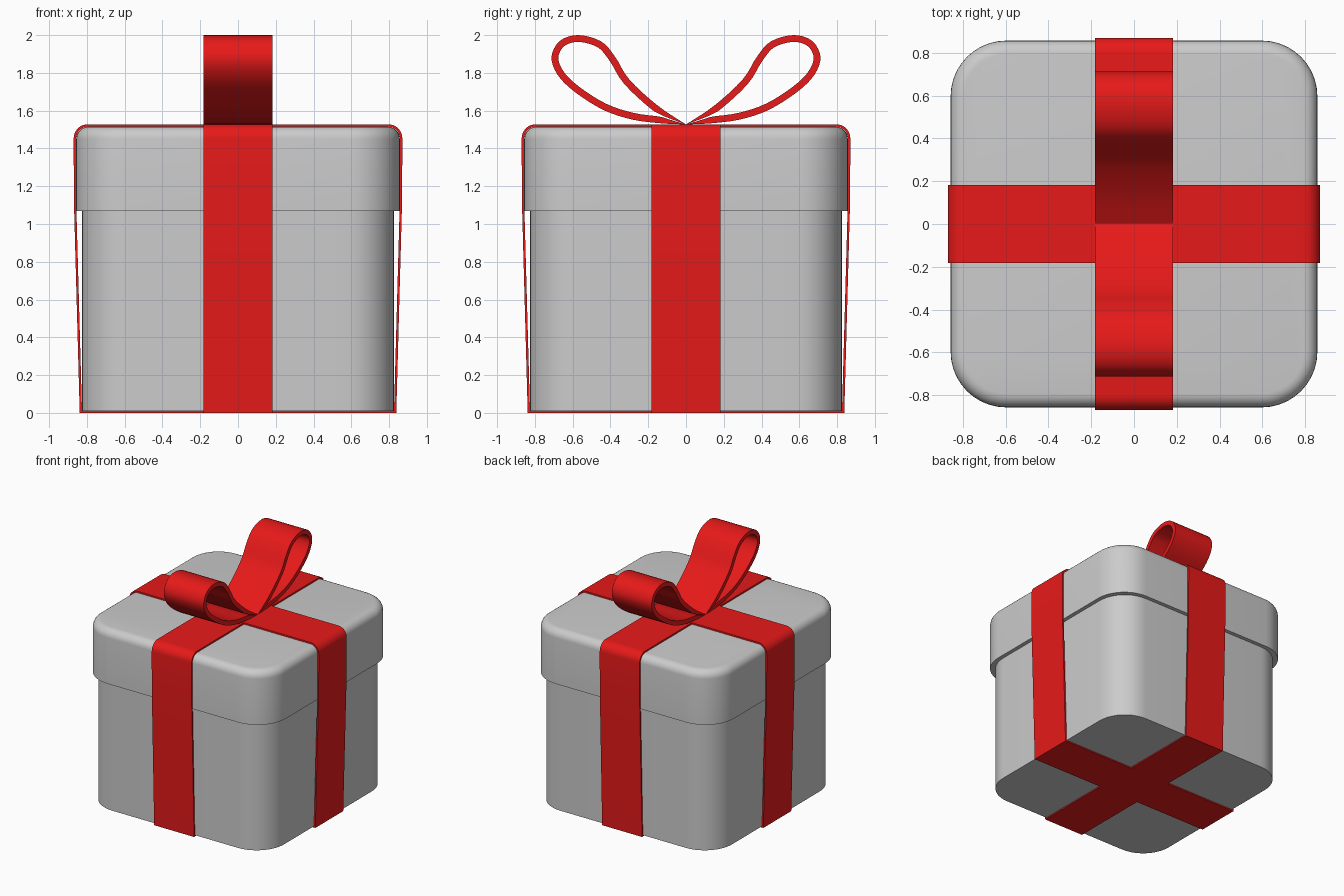
import bpy, bmesh, math
from mathutils import Vector

if "Cube" in bpy.data.objects:
    bpy.data.objects.remove(bpy.data.objects["Cube"])

HALF_W = 0.183  # half ribbon width
red = bpy.data.materials.new("ribbon_red")
red.diffuse_color = (0.8, 0.01, 0.01, 1)
red.use_nodes = True
red.node_tree.nodes["Principled BSDF"].inputs["Base Color"].default_value = red.diffuse_color


def finish(name, bm, mat=None):
    bmesh.ops.remove_doubles(bm, verts=bm.verts, dist=1e-5)
    bmesh.ops.recalc_face_normals(bm, faces=bm.faces)
    me = bpy.data.meshes.new(name)
    bm.to_mesh(me)
    bm.free()
    ob = bpy.data.objects.new(name, me)
    bpy.context.collection.objects.link(ob)
    if mat:
        me.materials.append(mat)
    bpy.ops.object.select_all(action='DESELECT')
    ob.select_set(True)
    bpy.context.view_layer.objects.active = ob
    bpy.ops.object.shade_smooth_by_angle(angle=math.radians(35))
    return ob


def rounded_box(name, half, radius, levels, seg=10):
    """Stack of rounded squares; levels are (inset, z)."""
    bm = bmesh.new()
    rings = []
    for inset, z in levels:
        ring = []
        for q in range(4):
            for i in range(seg + 1):
                a = math.pi / 2 * (q + i / seg)
                sx = 1 if q in (0, 3) else -1
                sy = 1 if q in (0, 1) else -1
                c, r = half - radius, radius - inset
                ring.append(bm.verts.new((sx * c + r * math.cos(a),
                                          sy * c + r * math.sin(a), z)))
        rings.append(ring)
    n = len(rings[0])
    for a, b in zip(rings, rings[1:]):
        for i in range(n):
            j = (i + 1) % n
            bm.faces.new((a[i], a[j], b[j], b[i]))
    bm.faces.new(rings[0])
    bm.faces.new(rings[-1])
    return finish(name, bm)


def band(name, outer, inner, closed, along_x=False):
    """Flat strip between two profiles in a vertical plane, given width."""
    bm = bmesh.new()
    stations = []
    for o, p in zip(outer, inner):
        pts = [(-HALF_W, o), (HALF_W, o), (HALF_W, p), (-HALF_W, p)]
        stations.append([bm.verts.new((q[0], w, q[1]) if along_x else (w, q[0], q[1]))
                         for w, q in pts])
    n = len(stations)
    for k in range(n if closed else n - 1):
        a, b = stations[k], stations[(k + 1) % n]
        for i in range(4):
            j = (i + 1) % 4
            bm.faces.new((a[i], a[j], b[j], b[i]))
    return finish(name, bm, red)


def arc(c, r, n=8):
    return [(c[0] + r * math.cos(math.pi / 2 * i / n),
             c[1] + r * math.sin(math.pi / 2 * i / n)) for i in range(n + 1)]


def mirrored(half):
    return half + [(-x, z) for x, z in reversed(half)]


# Box body and overhanging lid with rounded top edge
rounded_box("box_body", 0.825, 0.25, [(0, 0.01), (0, 1.10)])
R = 0.065
rounded_box("box_lid", 0.857, 0.26, [(0, 1.07)] +
            [(R * (1 - math.cos(t)), 1.515 - R + R * math.sin(t))
             for t in [math.pi / 2 * i / 6 for i in range(7)]])

# Two ribbons wrapped around the box
outer = mirrored([(0.838, 0), (0.869, 1.13)] + arc((0.795, 1.453), 0.075))
inner = mirrored([(0.826, 0.014), (0.857, 1.13)] + arc((0.795, 1.453), 0.062))
band("ribbon_front_back", outer, inner, True)
band("ribbon_left_right", outer, inner, True, along_x=True)

# Bow loops: smooth outline, thickened inward and thinning at the knot
keys = [Vector(p) for p in [
    (0, 1.527), (0.15, 1.627), (0.30, 1.765), (0.375, 1.885), (0.45, 1.967),
    (0.57, 2.0), (0.667, 1.97), (0.712, 1.885), (0.68, 1.79), (0.59, 1.70),
    (0.44, 1.605), (0.285, 1.553), (0.13, 1.533), (0, 1.527)]]
path = []
for i in range(len(keys) - 1):
    p0, p1, p2 = keys[max(i - 1, 0)], keys[i], keys[i + 1]
    p3 = keys[min(i + 2, len(keys) - 1)]
    for s in range(4):
        t = s / 4
        path.append(0.5 * (2 * p1 + (p2 - p0) * t + (2 * p0 - 5 * p1 + 4 * p2 - p3) * t * t
                           + (3 * p1 - p0 - 3 * p2 + p3) * t ** 3))
path.append(keys[-1])
inside = []
for i, p in enumerate(path):
    d = (path[min(i + 1, len(path) - 1)] - path[max(i - 1, 0)]).normalized()
    thick = 0.036 * min(1, max(0.02, p.x / 0.14))
    inside.append(p + Vector((d.y, -d.x)) * thick)
for side, name in ((1, "bow_loop_back"), (-1, "bow_loop_front")):
    band(name, [(side * p.x, p.y) for p in path],
         [(side * p.x, p.y) for p in inside], False)
